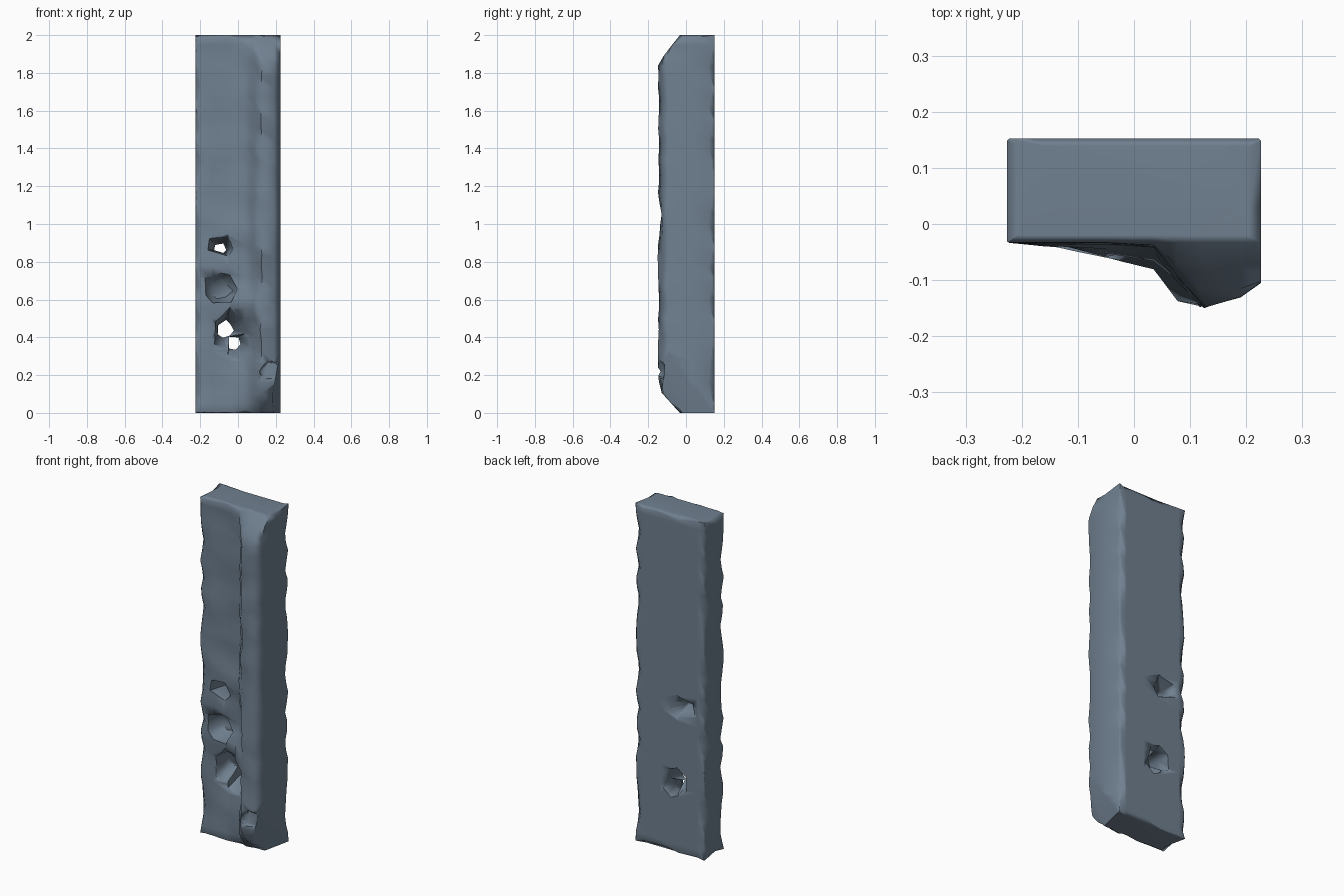
import bpy, bmesh, math, random
from mathutils import Vector

if "Cube" in bpy.data.objects:
    bpy.data.objects.remove(bpy.data.objects["Cube"])

random.seed(11)
R = random.uniform


def finish(bm, name):
    bmesh.ops.recalc_face_normals(bm, faces=bm.faces[:])
    me = bpy.data.meshes.new(name)
    bm.to_mesh(me)
    bm.free()
    ob = bpy.data.objects.new(name, me)
    bpy.context.collection.objects.link(ob)
    return ob


def loft(bm, rings):
    loops = [[bm.verts.new(p) for p in ring] for ring in rings]
    n = len(loops[0])
    for a, b in zip(loops, loops[1:]):
        for i in range(n):
            j = (i + 1) % n
            bm.faces.new((a[i], a[j], b[j], b[i]))
    bm.faces.new(loops[0][::-1])
    bm.faces.new(loops[-1])


def bump(x, z, cx, cz, w, h):
    return math.exp(-((x - cx) / w) ** 2 - ((z - cz) / h) ** 2)


def wear(z, k):
    """Uneven chamfer width along an upright edge, sharp at both ends."""
    wave = .5 + .5 * math.sin(z * 23 + k * 2.1 + 1.8 * math.sin(z * 7 + k))
    return .003 + (.026 * wave + R(0, .008)) * min(1, z / .08, (2 - z) / .08)


def section(z):
    """Thin wall with a thick ridge at the front right; corners worn unevenly."""
    c = [wear(z, k) for k in range(4)]
    prof = [(-.226, .05), (-.226, .152 - c[0]), (-.226 + c[0], .152),
            (-.18, .152), (-.06, .152), (.06, .152), (.18, .152),
            (.226 - c[1], .152), (.226, .152 - c[1]), (.226, .03),
            (.226, -.107 + c[3] * .5), (.19, -.132 + c[3] * .3),
            (.122 + R(-.008, .008), -.15 + R(0, .008) + .015 * bump(0, z, 0, 1.05, 1, .08)),
            (.085 + R(-.012, .012), -.095 + R(-.01, .01)), (.035, -.038),
            (-.05, -.034), (-.14, -.034),
            (-.226 + c[2], -.034), (-.226, -.034 + c[2])]
    # the ridge slopes back to the wall at both ends
    lim = -.033 - .117 * min(1, (2 - z) / .15, z / .13)
    out = []
    for x, y in prof:
        if -.16 < x < .1 and y < 0:   # rough stone left on the wall front
            y -= .055 * bump(x, z, .03, .58, .1, .05) + .03 * bump(x, z, 0, .95, .08, .07)
            y -= .025 * bump(x, z, -.05, .78, .08, .06)
            y += .03 * bump(x, z, .02, .36, .08, .12)
            y += R(-.006, .01) if .1 < z < 1.9 else 0
        out.append(Vector((x, max(y, lim), z)))
    return out


def worn_end(z, sign):
    """Chipped rim and flat centre of an end face, ordered inwards."""
    rim = section(z)
    flat = [Vector((p.x * .9, .06 + (p.y - .06) * .86, z)) for p in rim]
    for p in rim:
        p.z -= sign * R(0, .03) * (abs(p.x) < .215 or abs(p.y) < .1)
    return [rim, flat]


# main stone pillar
bm = bmesh.new()
loft(bm, worn_end(0, -1)[::-1] + [section(.05 + 1.9 * i / 34) for i in range(35)]
     + worn_end(2, 1))

# chip off the lower right corner
a, b, c = Vector((.226, -.11, .33)), Vector((.226, .1, .06)), Vector((.19, -.132, .15))
res = bmesh.ops.bisect_plane(bm, geom=bm.verts[:] + bm.edges[:] + bm.faces[:], plane_co=a,
                             plane_no=-(b - a).cross(c - a), clear_outer=True)
edges = [e for e in res["geom_cut"] if isinstance(e, bmesh.types.BMEdge)]
bmesh.ops.holes_fill(bm, edges=edges)
pillar = finish(bm, "stone_pillar")


def pit(name, rings, n=7):
    """Jagged cutter along y; rings are (x, y, z, radius)."""
    loops = []
    ang = [2 * math.pi * (i + R(-.3, .3)) / n for i in range(n)]
    for x, y, z, r in rings:
        loops.append([(x + r * math.cos(t) * k, y, z + r * math.sin(t) * k)
                      for t in ang for k in [R(.8, 1.15)]])
    bm = bmesh.new()
    loft(bm, loops)
    ob = finish(bm, name)
    ob.hide_render = True
    return ob


# broken holes and craters
cutters = [
    pit("upper_hole", [(-.09, -.12, .89, .09), (-.09, -.03, .88, .065),
                       (-.095, .08, .87, .03), (-.085, .17, .86, .085)], 5),
    pit("middle_crater", [(-.09, -.12, .67, .1), (-.09, -.03, .66, .085),
                          (-.09, .06, .65, .055)], 7),
    pit("lower_hole", [(-.04, -.14, .43, .13), (-.04, -.03, .43, .11),
                       (-.07, .07, .445, .048), (-.04, .17, .42, .085)], 7),
    pit("lowest_hole", [(.02, -.14, .34, .09), (.0, -.03, .36, .08),
                        (-.02, .08, .37, .038), (-.02, .17, .38, .065)], 5),
    pit("ridge_notch", [(.17, -.2, .22, .09), (.17, -.115, .22, .045)], 6),
]
bpy.context.view_layer.objects.active = pillar
for cut in cutters:
    m = pillar.modifiers.new("cut", "BOOLEAN")
    m.operation, m.solver, m.object = "DIFFERENCE", "EXACT", cut
    bpy.ops.object.modifier_apply(modifier=m.name)
for cut in cutters:
    bpy.data.objects.remove(cut)

# soft worn shading with the hard breaks kept
bpy.ops.object.select_all(action="DESELECT")
pillar.select_set(True)
bpy.ops.object.shade_smooth_by_angle(angle=math.radians(70))
wn = pillar.modifiers.new("even_shading", "WEIGHTED_NORMAL")
wn.keep_sharp = True

# slate colour
slate = bpy.data.materials.new("slate")
slate.diffuse_color = (.162, .216, .279, 1)
slate.use_nodes = True
slate.node_tree.nodes["Principled BSDF"].inputs["Base Color"].default_value = slate.diffuse_color
pillar.data.materials.clear()
pillar.data.materials.append(slate)
